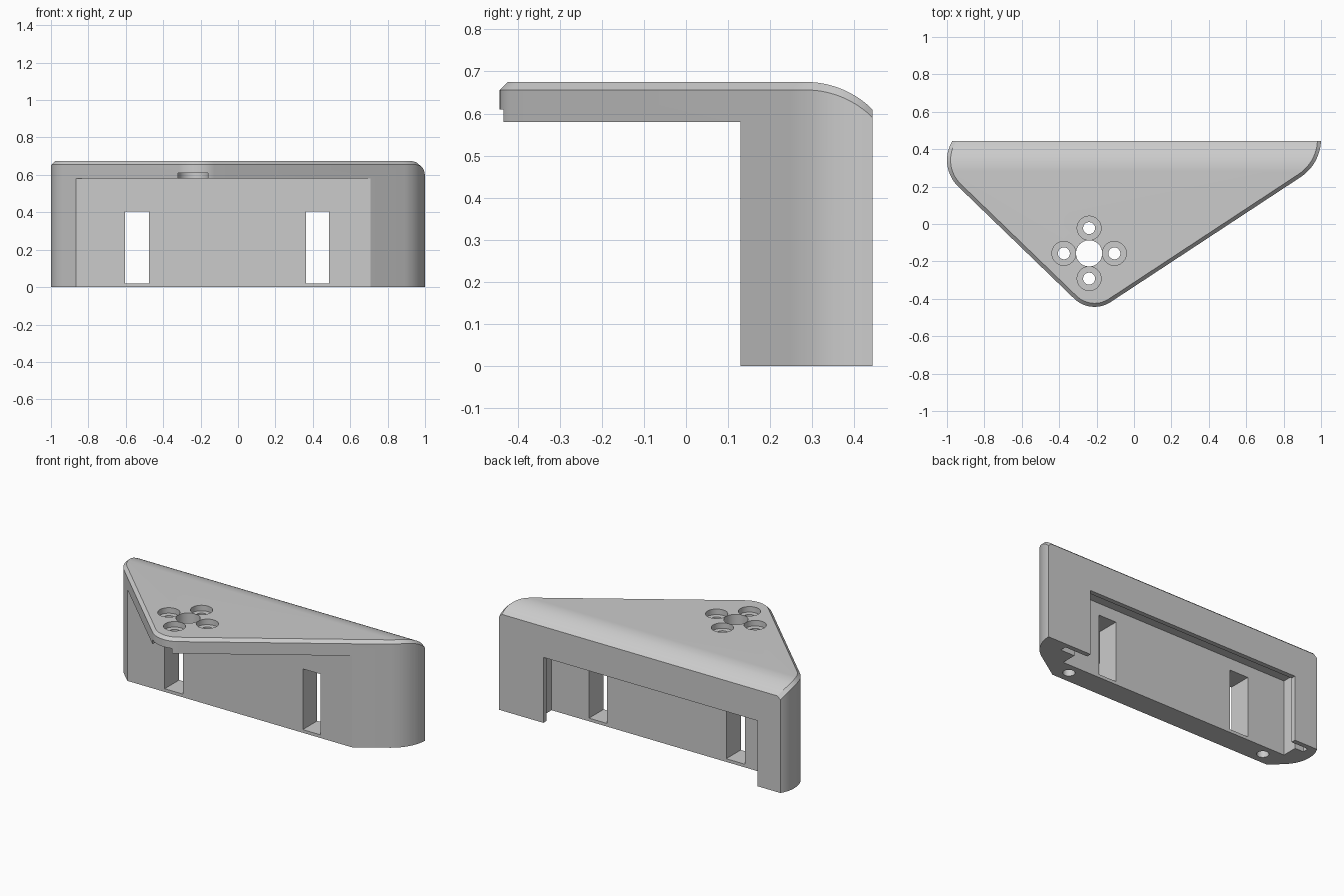
import bpy, bmesh, math
from mathutils import Vector

if "Cube" in bpy.data.objects:
    bpy.data.objects.remove(bpy.data.objects["Cube"])

TOP, BACK = 0.675, 0.443


def arc(cx, cy, r, a0, a1, n):
    return [(cx + r * math.cos(math.radians(a0 + (a1 - a0) * i / n)),
             cy + r * math.sin(math.radians(a0 + (a1 - a0) * i / n))) for i in range(n + 1)]


# Rounded triangular outline, straight along the back
outline = (arc(-0.803, 0.342, 0.197, 149.2, 226, 14)
           + arc(-0.211, -0.2865, 0.1565, 226, 303.3, 14)
           + arc(0.756, 0.454, 0.244, 303.3, 357.4, 12))
outline[0] = (outline[0][0], BACK)
outline[-1] = (outline[-1][0], BACK)

# Solid body: extrude the outline
bm = bmesh.new()
base = bm.faces.new([bm.verts.new((x, y, 0)) for x, y in outline])
ext = bmesh.ops.extrude_face_region(bm, geom=[base])
for v in ext["geom"]:
    if isinstance(v, bmesh.types.BMVert):
        v.co.z = TOP
bmesh.ops.recalc_face_normals(bm, faces=bm.faces[:])

# Chamfer the top rim everywhere except along the back
rim = [e for e in bm.edges if all(v.co.z > 0.6 for v in e.verts)
       and not all(v.co.y > BACK - 1e-4 for v in e.verts)]
bmesh.ops.bevel(bm, geom=rim, offset=0.019, segments=1, affect='EDGES')

# Roll the top down towards the back
Y0, R, STEPS = 0.285, 0.224, 12
for i in range(STEPS):
    y = Y0 + (BACK - Y0) * i / STEPS
    bmesh.ops.bisect_plane(bm, geom=bm.verts[:] + bm.edges[:] + bm.faces[:],
                           plane_co=Vector((0, y, 0)), plane_no=Vector((0, 1, 0)))
for v in bm.verts:
    if v.co.z > 0.5 and v.co.y > Y0:
        v.co.z -= R - math.sqrt(R * R - (v.co.y - Y0) ** 2)
me = bpy.data.meshes.new("corner_bracket")
bm.to_mesh(me)
bm.free()
body = bpy.data.objects.new("corner_bracket", me)
bpy.context.collection.objects.link(body)


def cut(tool):
    mod = body.modifiers.new("cut", 'BOOLEAN')
    mod.operation, mod.solver, mod.object = 'DIFFERENCE', 'EXACT', tool
    bpy.context.view_layer.objects.active = body
    bpy.ops.object.modifier_apply(modifier=mod.name)
    bpy.data.objects.remove(tool)


def cut_box(x0, x1, y0, y1, z0, z1):
    bpy.ops.mesh.primitive_cube_add(size=1, location=((x0 + x1) / 2, (y0 + y1) / 2, (z0 + z1) / 2))
    tool = bpy.context.object
    tool.scale = (x1 - x0, y1 - y0, z1 - z0)
    bpy.ops.object.transform_apply(location=False, rotation=False, scale=True)
    cut(tool)


def cut_hole(x, y, r, z0, z1):
    bpy.ops.mesh.primitive_cylinder_add(vertices=40, radius=r, depth=z1 - z0,
                                        location=(x, y, (z0 + z1) / 2))
    cut(bpy.context.object)


# Space under the overhanging plate
cut_box(-2, 2, -2, 0.13, -1, 0.58)

# Back recess: opening, wider pocket behind the lip, side slots
cut_box(-0.81, 0.69, 0.40, 0.6, -0.1, 0.415)
cut_box(-0.87, 0.75, 0.275, 0.413, -0.2, 0.48)
cut_box(-0.93, 0.85, 0.373, 0.413, -0.3, 0.48)

# Windows through the front wall
for x0, x1 in ((-0.605, -0.475), (0.363, 0.487)):
    cut_box(x0, x1, 0, 0.32, 0.02, 0.405)

# Screw holes in the underside of the wall
for x in (-0.773, 0.65):
    cut_hole(x, 0.205, 0.035, -0.1, 0.3)

# Mounting holes in the plate: relief slot, centre hole, counterbored ring
CX, CY = -0.24, -0.157
cut_box(CX - 0.08, CX + 0.08, -0.7, CY, 0.5, 0.61)
cut_hole(CX, CY, 0.08, 0.48, 0.61)
cut_hole(CX, CY, 0.07, 0.4, 0.9)
for dx, dy in ((1, 0), (-1, 0), (0, 1), (0, -1)):
    x, y = CX + 0.135 * dx, CY + 0.135 * dy
    cut_hole(x, y, 0.032, 0.4, 0.9)
    cut_hole(x, y, 0.064, 0.64, 0.9)

bpy.ops.object.select_all(action='DESELECT')
body.select_set(True)
bpy.context.view_layer.objects.active = body
bpy.ops.object.shade_smooth_by_angle(angle=math.radians(25))
